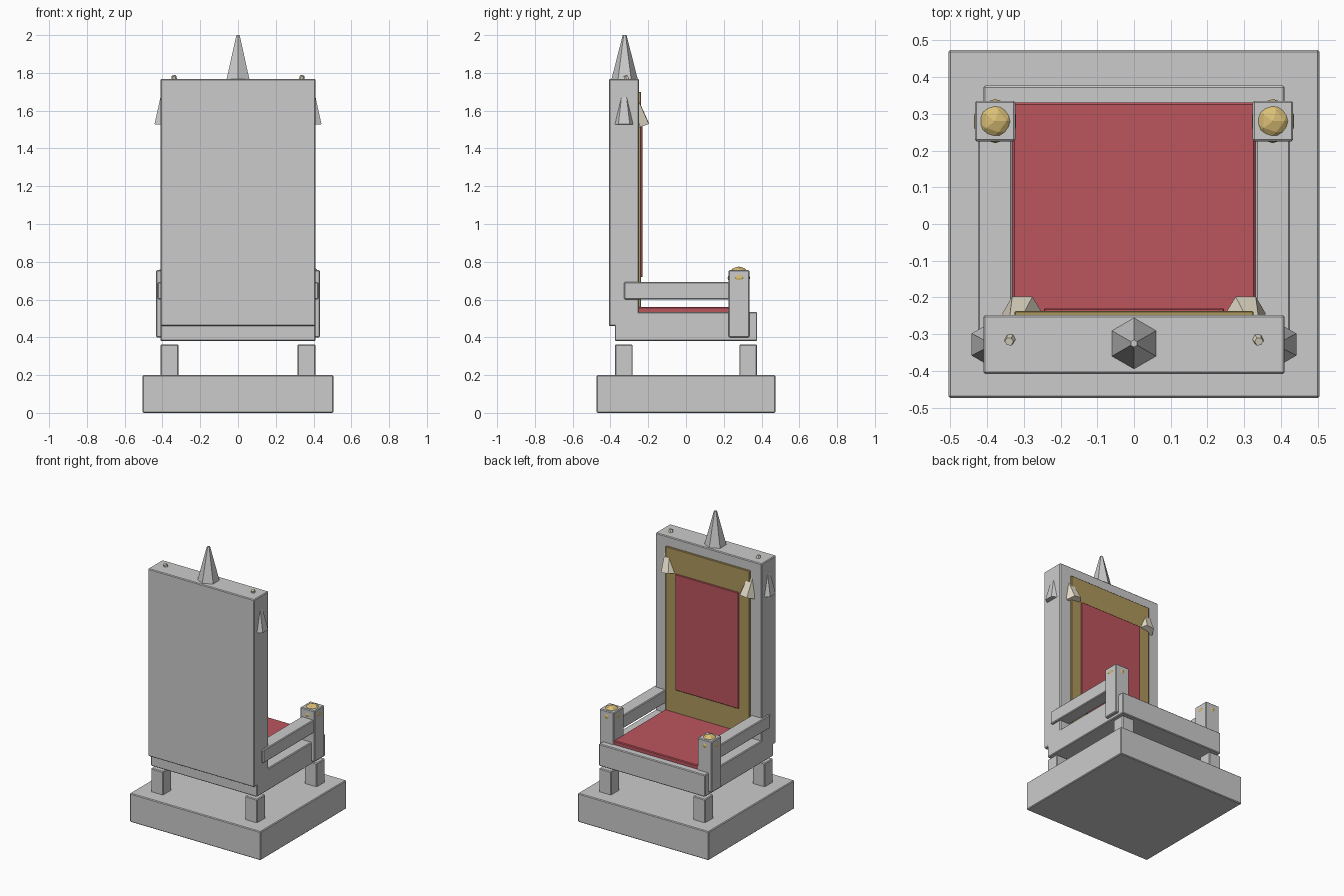
import bpy
from mathutils import Vector, Matrix

if "Cube" in bpy.data.objects:
    bpy.data.objects.remove(bpy.data.objects["Cube"])


def material(name, rgb):
    m = bpy.data.materials.new(name)
    m.diffuse_color = (*rgb, 1)
    m.use_nodes = True
    m.node_tree.nodes["Principled BSDF"].inputs["Base Color"].default_value = m.diffuse_color
    return m


RED = material("red_cloth", (0.50, 0.09, 0.11))
GOLD = material("gold", (0.70, 0.52, 0.18))
BRASS = material("dark_gold", (0.42, 0.31, 0.11))
BONE = material("bone", (0.80, 0.74, 0.60))


def box(name, lo, hi, mat=None, bevel=0.005):
    lo, hi = Vector(lo), Vector(hi)
    bpy.ops.mesh.primitive_cube_add(size=1)
    ob = bpy.context.object
    ob.name = name
    ob.data.transform(Matrix.Translation((lo + hi) / 2) @ Matrix.Diagonal((*(hi - lo), 1)))
    mod = ob.modifiers.new("edge", 'BEVEL')
    mod.width = bevel
    mod.segments = 1
    if mat:
        ob.data.materials.append(mat)
    return ob


def spike(name, base, tip, r, r_tip, turn=0.0, mat=None):
    # six-sided tapered spike from base point to tip point
    base, tip = Vector(base), Vector(tip)
    d = tip - base
    bpy.ops.mesh.primitive_cone_add(vertices=6, radius1=r, radius2=r_tip, depth=d.length)
    ob = bpy.context.object
    ob.name = name
    rot = Vector((0, 0, 1)).rotation_difference(d).to_matrix().to_4x4()
    ob.data.transform(Matrix.Translation((base + tip) / 2) @ rot @ Matrix.Rotation(turn, 4, 'Z'))
    if mat:
        ob.data.materials.append(mat)
    return ob


# plinth, seat and cushion
box("plinth", (-0.505, -0.473, 0), (0.505, 0.473, 0.2))
box("seat", (-0.41, -0.377, 0.38), (0.41, 0.377, 0.533))
box("seat_cushion", (-0.33, -0.26, 0.52), (0.33, 0.33, 0.56), RED)

# backrest with gold frame panel and red padding
box("backrest", (-0.41, -0.408, 0.46), (0.41, -0.248, 1.768))
box("back_frame_panel", (-0.325, -0.26, 0.545), (0.325, -0.237, 1.70), BRASS, 0.003)
box("back_padding", (-0.245, -0.25, 0.72), (0.245, -0.229, 1.53), RED, 0.003)

# central finial
spike("top_finial", (0, -0.325, 1.765), (0, -0.325, 2.0), 0.07, 0.01)

for s, side in ((-1, "left"), (1, "right")):
    # short legs
    for y, end in ((-0.329, "back"), (0.329, "front")):
        box(f"{end}_leg_{side}", (s * 0.363 - 0.047, y - 0.047, 0.195),
            (s * 0.363 + 0.047, y + 0.047, 0.363))

    # armrest and its front post
    box(f"armrest_{side}", (s * 0.378 - 0.047, -0.327, 0.60), (s * 0.378 + 0.047, 0.24, 0.692))
    box(f"arm_post_{side}", (s * 0.378 - 0.055, 0.225, 0.40), (s * 0.378 + 0.055, 0.335, 0.756))

    # faceted gold orb set in the post, showing on each face
    bpy.ops.mesh.primitive_ico_sphere_add(subdivisions=2, radius=0.06, location=(s * 0.378, 0.28, 0.715))
    orb = bpy.context.object
    orb.name = f"post_orb_{side}"
    orb.data.materials.append(GOLD)

    # bone horn leaning back through the top, and grey spike on the side
    spike(f"bone_horn_{side}", (s * 0.303, -0.243, 1.52), (s * 0.34, -0.32, 1.785),
          0.055, 0.012, 0.5236, BONE)
    spike(f"side_spike_{side}", (s * 0.39, -0.328, 1.527), (s * 0.385, -0.328, 1.755), 0.06, 0.008)
